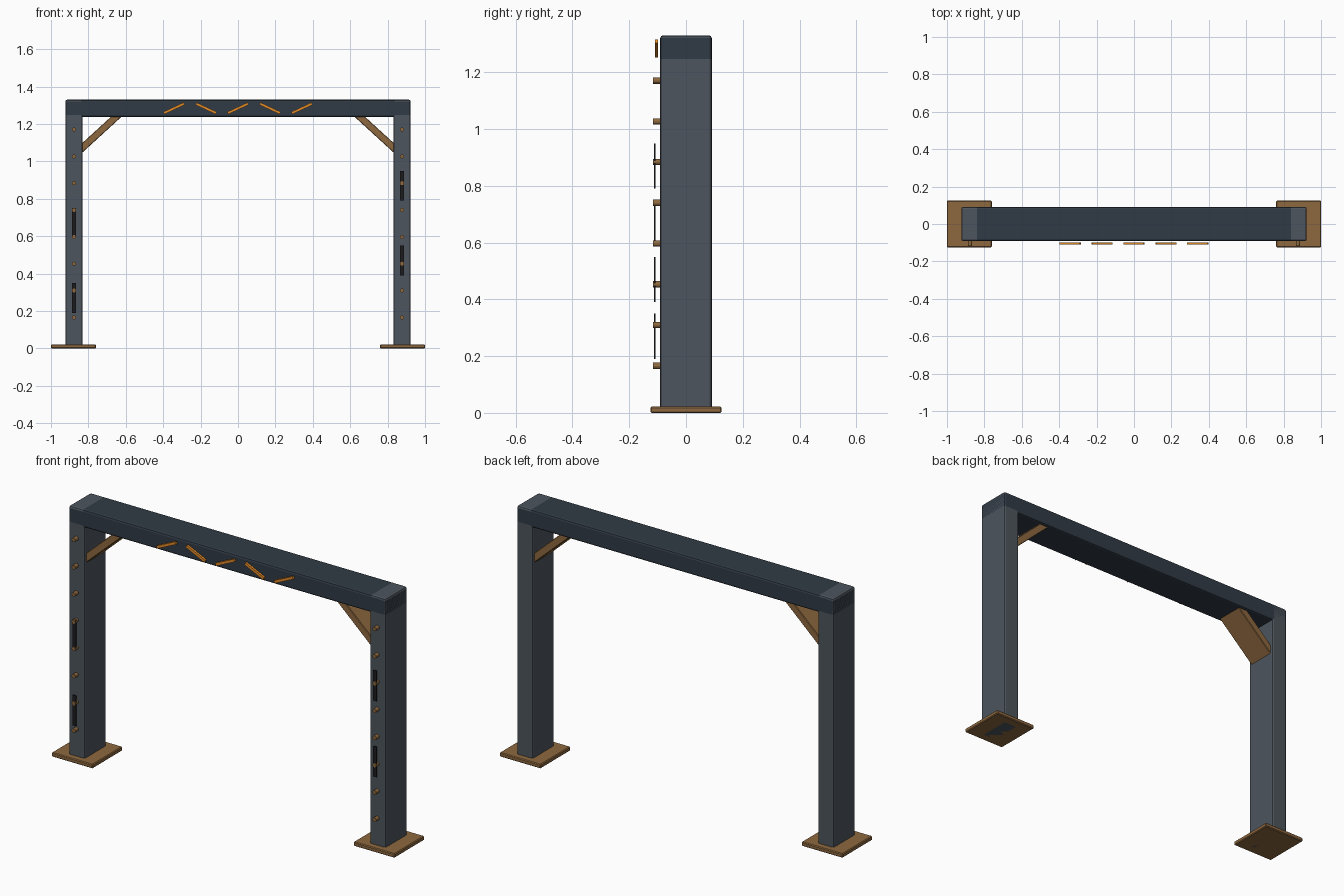
import bpy
from math import radians, atan2, hypot, pi

if "Cube" in bpy.data.objects:
    bpy.data.objects.remove(bpy.data.objects["Cube"])


def material(name, rgb):
    m = bpy.data.materials.new(name)
    m.diffuse_color = (*rgb, 1)
    m.use_nodes = True
    m.node_tree.nodes["Principled BSDF"].inputs["Base Color"].default_value = m.diffuse_color
    return m


STEEL = material("steel", (0.075, 0.09, 0.11))
DARK = material("dark_steel", (0.03, 0.043, 0.06))
BRONZE = material("bronze", (0.27, 0.14, 0.05))
ORANGE = material("orange", (0.75, 0.25, 0.02))
BLACK = material("black", (0.012, 0.012, 0.014))


def finish(ob, name, mat, bevel=0, segments=2):
    ob.name = name
    ob.data.materials.append(mat)
    if bevel:
        b = ob.modifiers.new("bevel", 'BEVEL')
        b.width, b.segments = bevel, segments
    return ob


def box(name, loc, size, mat, bevel=0, tilt=0, segments=2):
    bpy.ops.mesh.primitive_cube_add(size=1, location=loc)
    ob = bpy.context.object
    ob.scale = size
    bpy.ops.object.transform_apply(location=False, rotation=False, scale=True)
    ob.rotation_euler = (0, tilt, 0)
    return finish(ob, name, mat, bevel, segments)


H = 1.33          # overall height
PX = 0.877        # post centre
PW = 0.093        # post and beam thickness

# top beam
box("top_beam", (0, 0, H - PW / 2), (2 * PX + PW, 0.182, PW), DARK, 0.01)

for s, side in ((-1, "left"), (1, "right")):
    # post and its foot plate
    box(side + "_post", (s * PX, 0, H / 2), (PW, 0.182, H), STEEL, 0.01)
    box(side + "_foot_plate", (s * 0.88, 0, 0.011), (0.24, 0.25, 0.022), BRONZE, 0.004, segments=1)

    # diagonal corner brace, ends buried in post and beam
    dx, dz = 0.175, 0.16
    box(side + "_brace", (s * 0.7425, 0, 1.155), (hypot(dx, dz) + 0.06, 0.15, 0.038),
        BRONZE, 0.003, s * atan2(dz, dx), 1)

    # column of studs on the front of the post
    for i in range(8):
        bpy.ops.mesh.primitive_cylinder_add(vertices=12, radius=0.011, depth=0.034,
                                            location=(s * PX, -0.1, 0.166 + 0.1435 * i),
                                            rotation=(pi / 2, 0, 0))
        finish(bpy.context.object, f"{side}_stud_{i + 1}", BRONZE)

# dark slot strips, staggered between the posts
for x, z in ((-PX, 0.27), (-PX, 0.67), (PX, 0.47), (PX, 0.87)):
    box("slot_strip", (x, -0.11, z), (0.02, 0.005, 0.16), BLACK)

# zigzag of warning bars on the front of the beam
for i in range(5):
    tilt = radians(25) * (-1 if i % 2 == 0 else 1)
    box(f"warning_bar_{i + 1}", (-0.342 + 0.171 * i, -0.104, 1.284), (0.12, 0.012, 0.014), ORANGE, 0, tilt)
